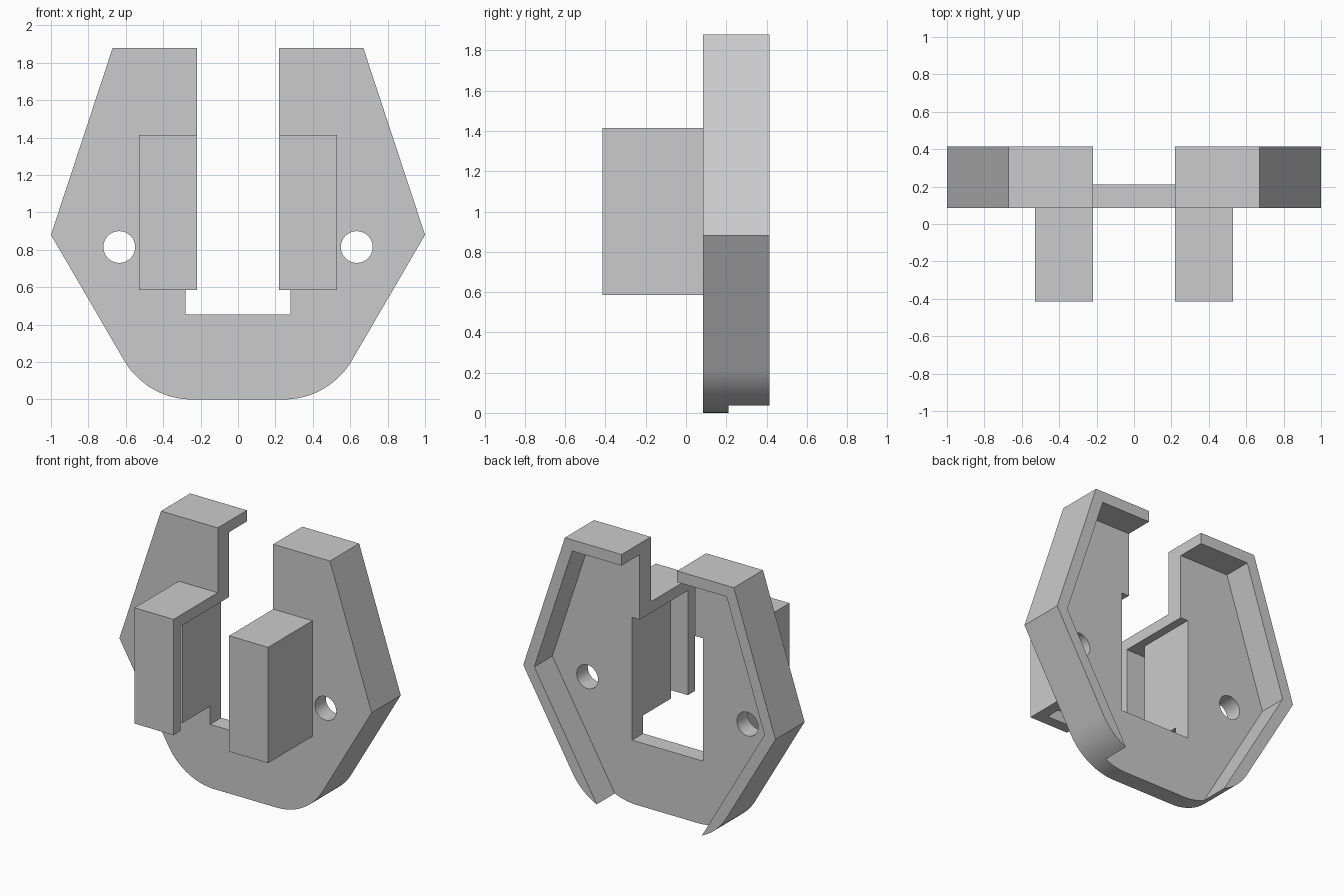
import bpy, bmesh, math
from mathutils import Vector

cube = bpy.data.objects.get("Cube")
if cube:
    bpy.data.objects.remove(cube, do_unlink=True)

grey = bpy.data.materials.new("neutral grey")
grey.use_nodes = True
GREY = (0.6, 0.6, 0.6, 1)
grey.diffuse_color = GREY
grey.node_tree.nodes["Principled BSDF"].inputs["Base Color"].default_value = GREY


def prism(name, points, start, end, axis):
    """Extrude a 2D profile along y (points are x, z) or z (points are x, y)."""
    bm = bmesh.new()
    place = (lambda p: (p[0], start, p[1])) if axis == "y" else (lambda p: (p[0], p[1], start))
    face = bm.faces.new([bm.verts.new(place(p)) for p in points])
    step = Vector((0, end - start, 0)) if axis == "y" else Vector((0, 0, end - start))
    out = bmesh.ops.extrude_face_region(bm, geom=[face])["geom"]
    bmesh.ops.translate(bm, vec=step, verts=[v for v in out if isinstance(v, bmesh.types.BMVert)])
    bmesh.ops.recalc_face_normals(bm, faces=bm.faces)
    mesh = bpy.data.meshes.new(name)
    bm.to_mesh(mesh)
    bm.free()
    mesh.materials.append(grey)
    obj = bpy.data.objects.new(name, mesh)
    bpy.context.collection.objects.link(obj)
    return obj


def mirror(points, side):
    return [(side * x, y) for x, y in points]


def arc(cx, cz, r, a0, a1, n):
    """Points on a circle, angles in degrees."""
    angles = [math.radians(a0 + (a1 - a0) * i / n) for i in range(n + 1)]
    return [(cx + r * math.cos(a), cz + r * math.sin(a)) for a in angles]


FRONT, STEP, BACK = 0.085, 0.21, 0.415
TOP, WALL = 1.88, 0.08
SLOT, WIDE = 0.22, 0.28
CX, RADIUS = 0.246, 0.42
side_corner, top_corner = Vector((1, 0.88)), Vector((0.67, TOP))

# Back plate: rounded shield outline with a stepped slot open at the top
half = [(WIDE, 0.455), (WIDE, 1.335), (SLOT, 1.335), (SLOT, TOP),
        tuple(top_corner), tuple(side_corner)]
half += arc(CX, RADIUS, RADIUS, -30, -90, 20)
plate = prism("back_plate", half + mirror(half, -1)[::-1], FRONT, STEP, "y")

# Screw holes through the plate
for side, label in ((1, "left"), (-1, "right")):
    cutter = prism(label + "_hole_cutter", arc(side * 0.635, 0.815, 0.085, 0, 348.75, 31), 0, 0.3, "y")
    cutter.hide_render = True
    cutter.hide_set(True)
    cut = plate.modifiers.new(label + " hole", "BOOLEAN")
    cut.object = cutter
    cut.solver = "EXACT"

# Apply the cuts and drop the cutters
bpy.context.view_layer.objects.active = plate
for mod in list(plate.modifiers):
    cutter = mod.object
    bpy.ops.object.modifier_apply(modifier=mod.name)
    bpy.data.objects.remove(cutter, do_unlink=True)

# Rim section: inner wall line runs parallel to the outer edges
up = (top_corner - side_corner).normalized()
n_up = Vector((-up.y, up.x))
n_low = Vector((-math.cos(math.radians(30)), math.sin(math.radians(30))))
bisector = (n_up + n_low).normalized()
inner_corner = side_corner + bisector * (WALL / bisector.dot(n_up))
inner_top = inner_corner + up * ((TOP - WALL - inner_corner.y) / up.y)
chord_end = -30 - math.degrees(math.acos((RADIUS - WALL) / RADIUS))
rim = [(SLOT, TOP - WALL), (SLOT, TOP), tuple(top_corner), tuple(side_corner)]
rim += arc(CX, RADIUS, RADIUS, -30, chord_end, 12)
rim += [tuple(inner_corner), tuple(inner_top)]

# Front block section: front lip, narrow channel, then the solid body
lip, gap = -BACK + WALL, -0.23
block = [(0.53, FRONT), (WIDE, FRONT), (WIDE, gap), (0.45, gap),
         (0.45, lip), (SLOT, lip), (SLOT, -BACK), (0.53, -BACK)]
cap = [(SLOT, -BACK), (0.53, -BACK), (0.53, FRONT), (SLOT, FRONT)]

parts = [plate]
for side, label in ((1, "left"), (-1, "right")):
    parts.append(prism(label + "_rim", mirror(rim, side), STEP, BACK, "y"))
    parts.append(prism(label + "_block", mirror(block, side), 0.585, 1.335, "z"))
    parts.append(prism(label + "_block_cap", mirror(cap, side), 1.335, 1.415, "z"))

# Smooth the curved corners and holes, keep other edges sharp
for obj in bpy.context.selected_objects:
    obj.select_set(False)
for obj in parts:
    obj.select_set(True)
bpy.context.view_layer.objects.active = plate
bpy.ops.object.shade_smooth_by_angle(angle=math.radians(25))
